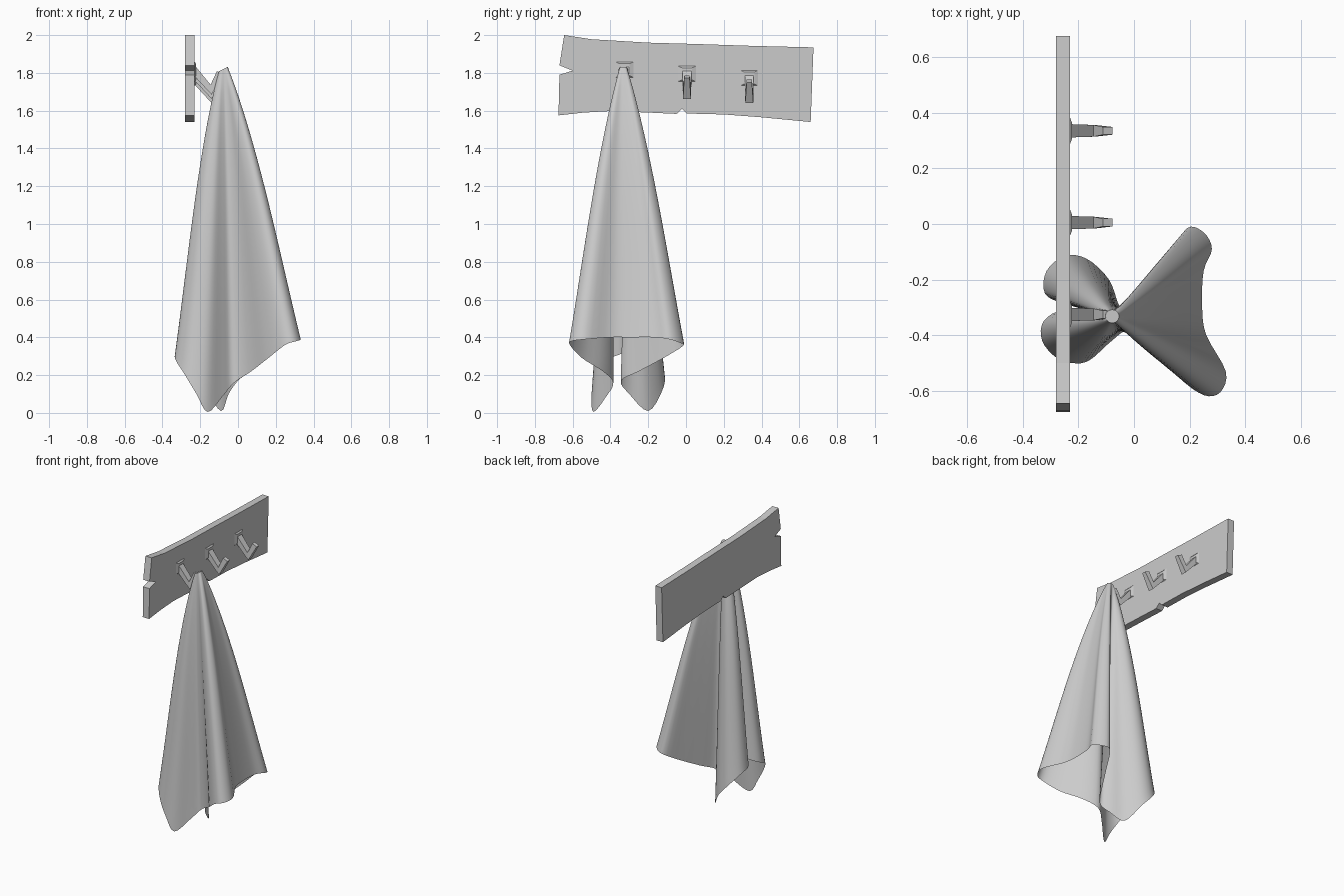
import bpy, math
from mathutils import Vector

if "Cube" in bpy.data.objects:
    bpy.data.objects.remove(bpy.data.objects["Cube"])


def make_object(name, verts, faces, smooth=False):
    me = bpy.data.meshes.new(name)
    me.from_pydata([tuple(v) for v in verts], [], faces)
    me.update()
    ob = bpy.data.objects.new(name, me)
    bpy.context.collection.objects.link(ob)
    if smooth:
        for p in me.polygons:
            p.use_smooth = True
    return ob


def loft(name, rings, caps=True, smooth=False):
    n = len(rings[0])
    verts = [v for r in rings for v in r]
    faces = []
    for k in range(len(rings) - 1):
        for i in range(n):
            j = (i + 1) % n
            faces.append((k*n + i, k*n + j, (k+1)*n + j, (k+1)*n + i))
    faces.append(tuple(range(n))[::-1])
    if caps:
        faces.append(tuple(range(len(verts) - n, len(verts))))
    return make_object(name, verts, faces, smooth)


# Weathered wall board: chipped outline in (y, z), extruded along x
outline = [(-.675, 1.575), (-.54, 1.59), (-.4, 1.598), (-.2, 1.59), (-.05, 1.583),
           (-.02, 1.61), (.005, 1.585), (.2, 1.58), (.4, 1.565), (.66, 1.54),
           (.675, 1.935), (.35, 1.943), (.05, 1.953), (-.2, 1.96), (-.5, 1.978),
           (-.645, 2.0), (-.67, 1.84), (-.6, 1.812), (-.67, 1.79)]
loft("board", [[(x, y, z) for y, z in outline] for x in (-.28, -.23)])

# Hooks: tapered bent bars with a low flared base plate
# each section: upper (x, z), lower (x, z), half width
sections = [((-.235, 1.825), (-.235, 1.765), .024), ((-.145, 1.715), (-.14, 1.663), .021),
            ((-.112, 1.787), (-.078, 1.772), .014)]
for i, y in enumerate((-.325, .005, .335)):
    dz = .022 - .022 * i
    rings = [[(u[0], y - w, u[1] + dz), (l[0], y - w, l[1] + dz),
              (l[0], y + w, l[1] + dz), (u[0], y + w, u[1] + dz)]
             for u, l, w in sections]
    loft(f"hook_{i + 1}", rings)
    plate = [[(x, y - a, 1.795 + dz - b), (x, y + a, 1.795 + dz - b),
              (x, y + a, 1.795 + dz + b), (x, y - a, 1.795 + dz + b)]
             for x, a, b in ((-.231, .05, .042), (-.222, .027, .032))]
    loft(f"hook_base_{i + 1}", plate)

# Towel: hem loop with two wide front lobes, pinched waist and two back lobes
hem = [(.245, -.30, .40), (.25, -.17, .40), (.28, -.09, .39), (.25, -.03, .37),
       (.19, -.015, .355), (.13, -.12, .29), (.06, -.25, .22), (0, -.345, .17),
       (-.05, -.30, .10), (-.09, -.20, .01), (-.17, -.125, .12), (-.25, -.115, .21),
       (-.315, -.17, .29), (-.32, -.25, .32), (-.25, -.287, .34), (-.12, -.32, .39),
       (-.25, -.307, .34), (-.325, -.35, .31), (-.33, -.42, .28), (-.28, -.48, .2),
       (-.22, -.5, .1), (-.16, -.49, .005), (-.08, -.42, .09), (-.02, -.385, .16),
       (.07, -.44, .22), (.16, -.55, .29), (.25, -.615, .36), (.31, -.605, .38),
       (.33, -.53, .39), (.26, -.4, .40)]
hem = [Vector(p) for p in hem]


def smooth_loop(pts, sub):
    out, n = [], len(pts)
    for i in range(n):
        a, b, c, d = (pts[(i + k) % n] for k in (-1, 0, 1, 2))
        for s in range(sub):
            t = s / sub
            out.append(.5 * (2*b + (c - a)*t + (2*a - 5*b + 4*c - d)*t*t
                             + (3*b - a - 3*c + d)*t**3))
    return out


loop = smooth_loop(hem, 4)
apex = Vector((-.078, -.332, 1.82))
N, ROWS = len(loop), 28
rings = []
for k in range(ROWS + 1):
    t = k / ROWS
    s = t ** .9
    r = .024 * (1 - t) + .10 * t * (1 - t) ** 2
    ring = []
    for i, p in enumerate(loop):
        a = 2 * math.pi * i / N
        # tilted top where the cloth is bunched over the hook tip
        tilt = .012 * math.cos(a) * (1 - t) ** 8
        ring.append((apex.x + (p.x - apex.x) * s + r * math.cos(a),
                     apex.y + (p.y - apex.y) * s + r * math.sin(a),
                     apex.z + (p.z - apex.z) * t + tilt))
    rings.append(ring)
towel = loft("towel", rings, caps=False, smooth=True)
bpy.context.view_layer.objects.active = towel
towel.select_set(True)
bpy.ops.object.shade_smooth_by_angle(angle=math.radians(50))
